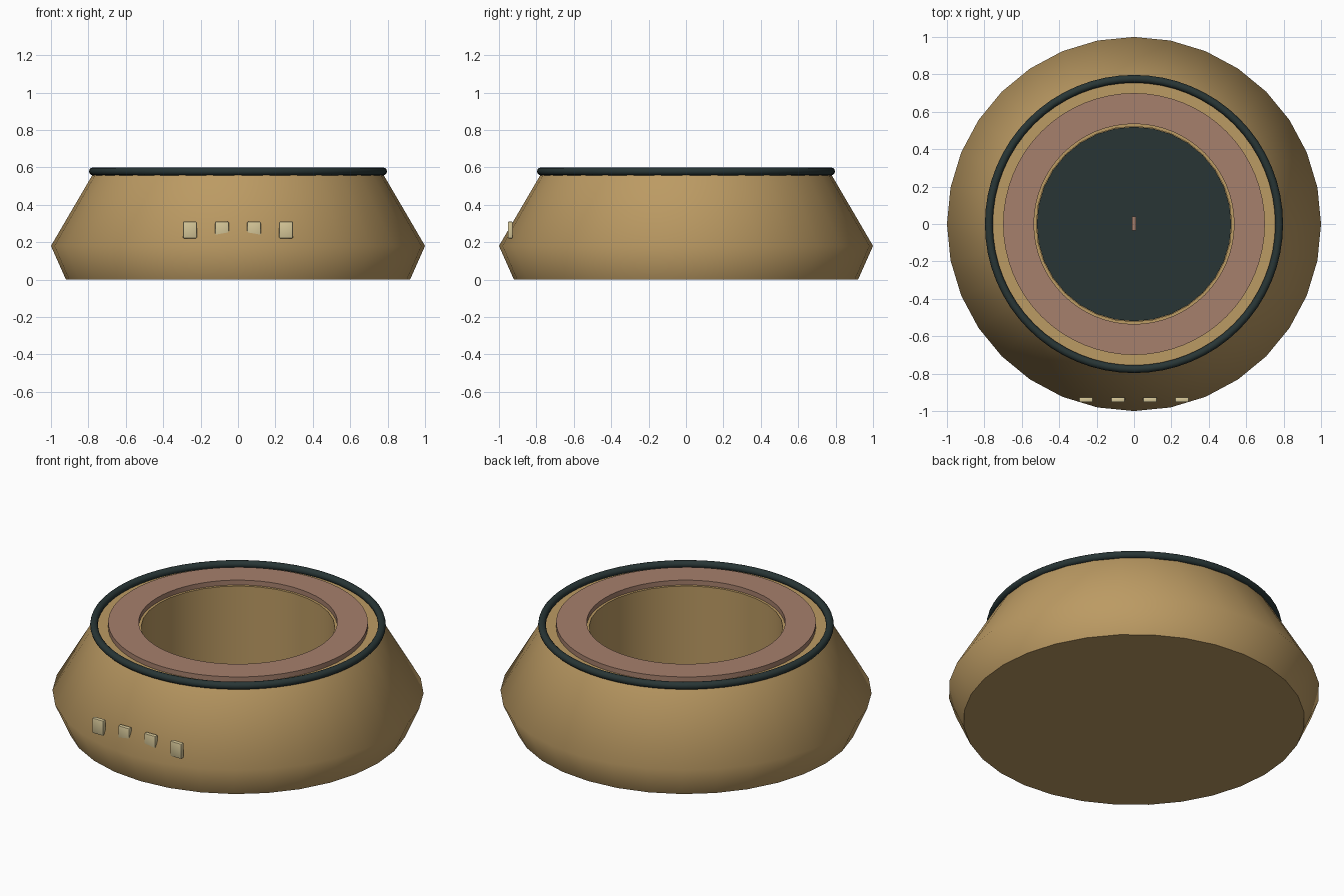
import bpy, bmesh, math

if "Cube" in bpy.data.objects:
    bpy.data.objects.remove(bpy.data.objects["Cube"])


def material(name, rgb):
    m = bpy.data.materials.new(name)
    m.diffuse_color = (*rgb, 1)
    m.use_nodes = True
    m.node_tree.nodes["Principled BSDF"].inputs["Base Color"].default_value = m.diffuse_color
    return m


TAN = material("tan", (0.50, 0.325, 0.125))
ROSE = material("dusty rose", (0.38, 0.215, 0.15))
DARK = material("dark slate", (0.021, 0.036, 0.036))
CREAM = material("cream", (0.66, 0.56, 0.31))


def finish(name, bm, mat, angle):
    bmesh.ops.recalc_face_normals(bm, faces=bm.faces)
    mesh = bpy.data.meshes.new(name)
    bm.to_mesh(mesh)
    bm.free()
    mesh.materials.append(mat)
    ob = bpy.data.objects.new(name, mesh)
    bpy.context.collection.objects.link(ob)
    bpy.ops.object.select_all(action='DESELECT')
    ob.select_set(True)
    bpy.context.view_layer.objects.active = ob
    bpy.ops.object.shade_smooth_by_angle(angle=math.radians(angle))
    return ob


def lathe(name, profile, sides, mat, closed=False, angle=40):
    """Revolve (radius, z) points; open ends are capped."""
    bm = bmesh.new()
    rings = [[bm.verts.new((r * math.cos(2 * math.pi * i / sides),
                            r * math.sin(2 * math.pi * i / sides), z))
              for i in range(sides)] for r, z in profile]
    pairs = list(zip(rings, rings[1:]))
    if closed:
        pairs.append((rings[-1], rings[0]))
    else:
        bm.faces.new(rings[0])
        bm.faces.new(rings[-1])
    for a, b in pairs:
        for i in range(sides):
            j = (i + 1) % sides
            bm.faces.new((a[i], a[j], b[j], b[i]))
    return finish(name, bm, mat, angle)


def box(name, centre, size, mat, bevel=0):
    bm = bmesh.new()
    bmesh.ops.create_cube(bm, size=1)
    bmesh.ops.scale(bm, vec=size, verts=bm.verts)
    bmesh.ops.translate(bm, vec=centre, verts=bm.verts)
    if bevel:
        bmesh.ops.bevel(bm, geom=bm.edges[:], offset=bevel, segments=2,
                        profile=0.5, affect='EDGES')
    return finish(name, bm, mat, 30)


# Hollow body with a deep round well
lathe("body", [(0.92, 0), (1.0, 0.18), (0.775, 0.565), (0.522, 0.565),
               (0.522, 0.05)], 32, TAN, angle=58)

# Dark floor of the well, with a small central key
lathe("well_floor", [(0.52, 0.045), (0.52, 0.06)], 32, DARK)
box("centre_key", (0, 0.002, 0.07), (0.02, 0.075, 0.03), ROSE)

# Flat collar around the opening
lathe("collar", [(0.70, 0.56), (0.70, 0.594), (0.535, 0.594), (0.535, 0.56)],
      64, ROSE, closed=True)

# Round seal on the top edge
seal = [(0.776 + 0.021 * math.cos(math.pi * k / 6),
         0.578 + 0.021 * math.sin(math.pi * k / 6)) for k in range(12)]
lathe("rim_seal", seal, 64, DARK, closed=True)

# Row of front buttons
for k in range(4):
    box(f"button_{k + 1}", (-0.257 + k * 0.1713, -0.94, 0.265),
        (0.074, 0.026, 0.09), CREAM, bevel=0.006)
